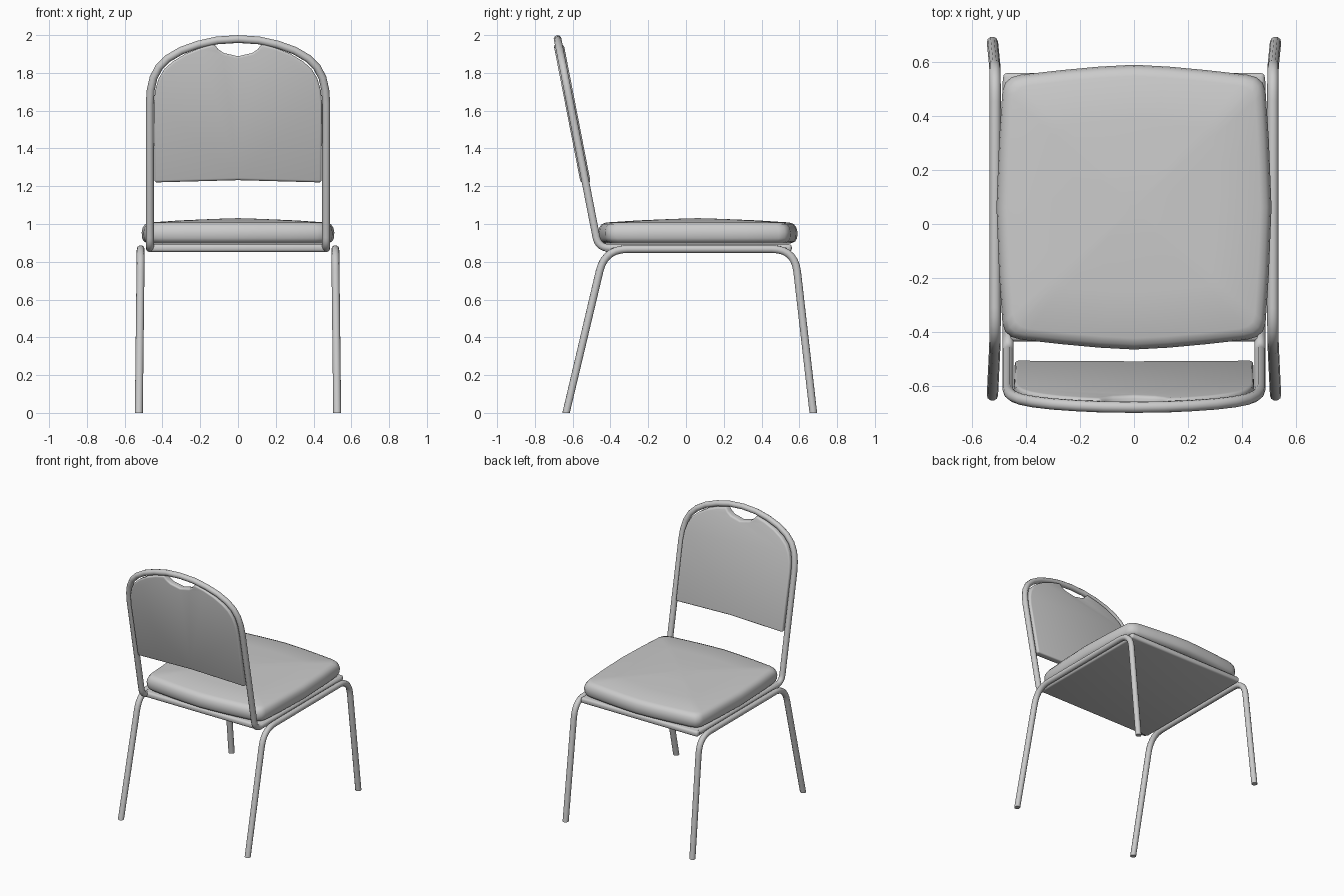
import bpy, bmesh
from mathutils import Vector

cube = bpy.data.objects.get("Cube")
if cube:
    bpy.data.objects.remove(cube, do_unlink=True)

grey = bpy.data.materials.new("plain_grey")
grey.use_nodes = True
COLOUR = (0.6, 0.6, 0.6, 1)
grey.diffuse_color = COLOUR
grey.node_tree.nodes["Principled BSDF"].inputs["Base Color"].default_value = COLOUR

TUBE = 0.021


def activate(obj):
    bpy.ops.object.select_all(action='DESELECT')
    obj.select_set(True)
    bpy.context.view_layer.objects.active = obj


def smooth(obj, angle=0.7):
    activate(obj)
    bpy.ops.object.shade_smooth_by_angle(angle=angle)


def mesh_object(name, bm, bevel=0):
    bmesh.ops.recalc_face_normals(bm, faces=bm.faces[:])
    mesh = bpy.data.meshes.new(name)
    bm.to_mesh(mesh)
    bm.free()
    mesh.materials.append(grey)
    obj = bpy.data.objects.new(name, mesh)
    bpy.context.collection.objects.link(obj)
    if bevel:
        mod = obj.modifiers.new("soft_edges", 'BEVEL')
        mod.width, mod.segments = bevel, 3
        mod.limit_method, mod.angle_limit = 'ANGLE', 0.9
        activate(obj)
        bpy.ops.object.modifier_apply(modifier=mod.name)
    smooth(obj)
    return obj


def fillet(before, corner, after, radius, steps=7):
    """Rounded replacement for one corner of a path."""
    a = corner + (before - corner).normalized() * radius
    b = corner + (after - corner).normalized() * radius
    ts = [i / steps for i in range(steps + 1)]
    return [a * (1 - t) ** 2 + corner * 2 * t * (1 - t) + b * t * t for t in ts]


def tube(name, points):
    curve = bpy.data.curves.new(name, 'CURVE')
    curve.dimensions = '3D'
    curve.bevel_depth = TUBE
    curve.bevel_resolution = 3
    curve.use_fill_caps = True
    spline = curve.splines.new('POLY')
    spline.points.add(len(points) - 1)
    for sp, p in zip(spline.points, points):
        sp.co = (*p, 1)
    curve.materials.append(grey)
    obj = bpy.data.objects.new(name, curve)
    bpy.context.collection.objects.link(obj)
    activate(obj)
    bpy.ops.object.convert(target='MESH')
    obj = bpy.context.view_layer.objects.active
    # cut the feet level with the floor
    for v in obj.data.vertices:
        if v.co.z < 0.02:
            v.co.z = 0
    smooth(obj)
    return obj


# Leg loops, one bent tube per side
for side, label in ((1, "left"), (-1, "right")):
    foot_b, top_b, top_f, foot_f = [
        Vector((side * x, y, z)) for x, y, z in (
            (0.525, -0.635, 0), (0.515, -0.43, 0.867),
            (0.515, 0.575, 0.867), (0.525, 0.674, 0))]
    tube(label + "_leg_loop",
         [foot_b, *fillet(foot_b, top_b, top_f, 0.12),
          *fillet(top_b, top_f, foot_f, 0.12), foot_f])


# Back frame: seat rail, bend, upright and arch
def back_y(z):
    return -0.475 - 0.195 * (z - 0.93)


rail = Vector((0.467, 0.53, 0.873))
bend = Vector((0.467, back_y(0.873), 0.873))
arch = [(0.467, 1.64), (0.462, 1.71), (0.447, 1.775), (0.418, 1.83),
        (0.37, 1.877), (0.3, 1.918), (0.21, 1.95), (0.11, 1.972)]
half = [rail, *fillet(rail, bend, Vector((0.467, back_y(1.64), 1.64)), 0.06)]
half += [Vector((x, back_y(z), z)) for x, z in arch]
other = [Vector((-p.x, p.y, p.z)) for p in reversed(half)]
tube("back_frame", half + [Vector((0, back_y(1.979), 1.979))] + other)

# Backrest panel with a handle notch in its top edge
side_pts = [(0.442, 1.22), (0.445, 1.64), (0.438, 1.71), (0.42, 1.77),
            (0.39, 1.82), (0.345, 1.86), (0.28, 1.9), (0.2, 1.932),
            (0.125, 1.952), (0.105, 1.925), (0.075, 1.905)]
outline = side_pts + [(0, 1.888)]
outline += [(-x, z) for x, z in reversed(side_pts)] + [(0, 1.232)]
bm = bmesh.new()
loops = [[bm.verts.new((x, back_y(z) + off, z)) for x, z in outline]
         for off in (-0.027, 0.027)]
n = len(outline)
for loop in loops:
    bm.faces.new(loop)
for i in range(n):
    j = (i + 1) % n
    bm.faces.new((loops[0][i], loops[0][j], loops[1][j], loops[1][i]))
mesh_object("backrest_panel", bm, 0.012)

# Seat base board
bm = bmesh.new()
bmesh.ops.create_cube(bm, size=1)
for v in bm.verts:
    v.co = (v.co.x * 0.97, v.co.y * 0.995 + 0.0625, v.co.z * 0.041 + 0.8725)
mesh_object("seat_base", bm, 0.015)

# Seat cushion: bowed outline lofted upward to a shallow crown
quarter = [(0, 0.528), (0.13, 0.521), (0.27, 0.508), (0.42, 0.491),
           (0.455, 0.481), (0.477, 0.462), (0.488, 0.43), (0.5, 0.25)]
middle = (0.51, 0)
right = quarter + [middle] + [(x, -y) for x, y in reversed(quarter)]
outline = right + [(-x, y) for x, y in reversed(right[1:-1])]
levels = [(0.035, 0.897), (0.012, 0.907), (0.002, 0.925), (0, 0.955),
          (0.005, 0.98), (0.018, 0.999), (0.04, 1.008), (0.2, 1.019),
          (0.38, 1.027)]
bm = bmesh.new()
rings = []
for inset, z in levels:
    s = 1 - inset / 0.5
    rings.append([bm.verts.new((x * s, y * s + 0.0625, z)) for x, y in outline])
n = len(outline)
for low, high in zip(rings, rings[1:]):
    for i in range(n):
        j = (i + 1) % n
        bm.faces.new((low[i], low[j], high[j], high[i]))
bm.faces.new(rings[0])
crown = bm.verts.new((0, 0.0625, 1.031))
for i in range(n):
    bm.faces.new((rings[-1][i], rings[-1][(i + 1) % n], crown))
mesh_object("seat_cushion", bm)
